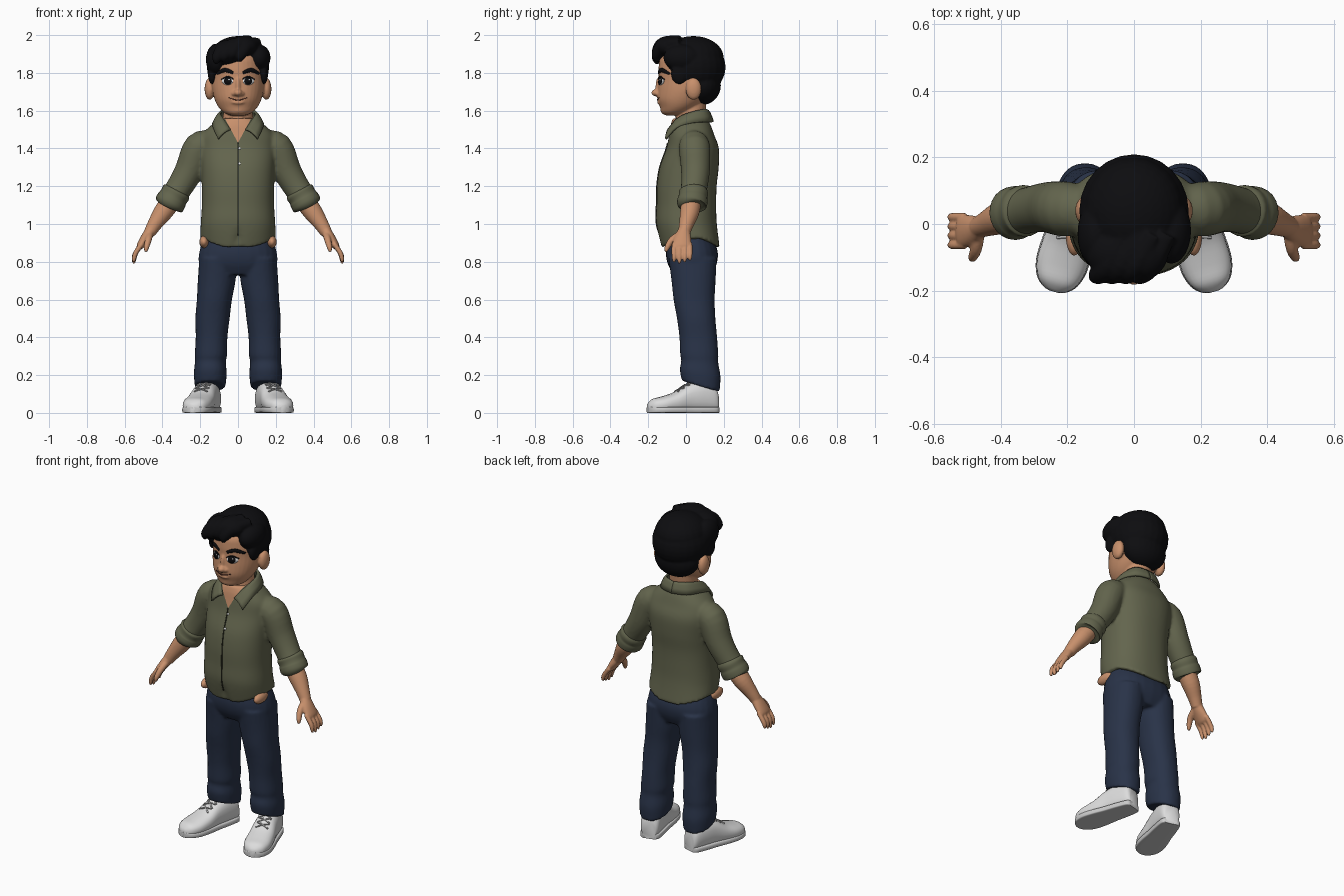
import bpy, bmesh, math
from mathutils import Vector, Matrix
from mathutils.bvhtree import BVHTree

if "Cube" in bpy.data.objects:
    bpy.data.objects.remove(bpy.data.objects["Cube"])


def material(name, r, g, b):
    m = bpy.data.materials.new(name)
    m.use_nodes = True
    m.diffuse_color = (r, g, b, 1)
    bsdf = next(n for n in m.node_tree.nodes if n.type == "BSDF_PRINCIPLED")
    bsdf.inputs["Base Color"].default_value = (r, g, b, 1)
    bsdf.inputs["Roughness"].default_value = .8
    return m


SKIN = material("skin", .58, .28, .15)
BLACK = material("hair black", .004, .004, .005)
OLIVE = material("shirt olive", .125, .13, .075)
SEAM = material("seam dark olive", .03, .032, .018)
DENIM = material("denim navy", .022, .033, .065)
WHITE = material("shoe white", .72, .72, .72)
SOLE = material("sole light grey", .6, .6, .6)
LACE = material("lace grey", .4, .4, .4)
EYE = material("eye white", .8, .8, .8)
MOUTH = material("mouth brown", .1, .03, .02)


def smooth_path(pts, steps=4):
    """Spline through tuples of any length."""
    p = [pts[0]] + list(pts) + [pts[-1]]
    out = []
    for i in range(1, len(p) - 2):
        for k in range(steps):
            t = k / steps
            out.append(tuple(.5 * (2 * b + (c - a) * t + (2 * a - 5 * b + 4 * c - d) * t * t
                                   + (3 * b - a - 3 * c + d) * t ** 3)
                             for a, b, c, d in zip(*p[i - 1:i + 3])))
    return out + [tuple(pts[-1])]


def tube(bm, pts, ref=(0, 1, 0), flat=None, n=24, power=2):
    """Closed loft through (x, y, z, radius along ref, other radius)."""
    path, rings = smooth_path(pts), []
    for i, p in enumerate(path):
        ahead, behind = path[min(i + 1, len(path) - 1)], path[max(i - 1, 0)]
        t = Vector(flat) if flat else (Vector(ahead[:3]) - Vector(behind[:3])).normalized()
        u = Vector(ref)
        u = (u - t * u.dot(t)).normalized()
        v = u.cross(t)
        ring = []
        for k in range(n):
            c, s = math.cos(math.tau * k / n), math.sin(math.tau * k / n)
            c, s = (math.copysign(abs(q) ** (2 / power), q) for q in (c, s))
            ring.append(bm.verts.new(Vector(p[:3]) + u * p[3] * c + v * p[-1] * s))
        rings.append(ring)
    for a, b in zip(rings, rings[1:]):
        for k in range(n):
            bm.faces.new((a[k], a[k - 1], b[k - 1], b[k]))
    bm.faces.new(rings[0])
    bm.faces.new(rings[-1])


def blob(bm, centre, radii):
    m = Matrix.Translation(centre) @ Matrix.Diagonal((*radii, 1))
    bmesh.ops.create_uvsphere(bm, u_segments=24, v_segments=16, radius=1, matrix=m)


def finish(name, bm, mat, voxel=0, relax=3, thick=0):
    """Make the object; a voxel size blends its solids into one skin."""
    bmesh.ops.recalc_face_normals(bm, faces=bm.faces[:])
    mesh = bpy.data.meshes.new(name)
    bm.to_mesh(mesh)
    bm.free()
    ob = bpy.data.objects.new(name, mesh)
    bpy.context.collection.objects.link(ob)
    if voxel:
        mod = ob.modifiers.new("blend", "REMESH")
        mod.mode, mod.voxel_size = "VOXEL", voxel
        mod = ob.modifiers.new("relax", "SMOOTH")
        mod.iterations = relax
        dg = bpy.context.evaluated_depsgraph_get()
        ob.data = bpy.data.meshes.new_from_object(ob.evaluated_get(dg))
        ob.modifiers.clear()
    if thick:
        mod = ob.modifiers.new("thickness", "SOLIDIFY")
        mod.thickness, mod.offset = thick, 0
    ob.data.materials.clear()
    ob.data.materials.append(mat)
    ob.data.shade_smooth()
    if not voxel:
        ob.data.set_sharp_from_angle(angle=math.radians(45))
    return ob


def surface(ob):
    return BVHTree.FromPolygons([v.co for v in ob.data.vertices],
                                [p.vertices for p in ob.data.polygons])


def sheet(bm, rows):
    rows = [[bm.verts.new(p) for p in row] for row in rows]
    for a, b in zip(rows, rows[1:]):
        for k in range(len(a) - 1):
            bm.faces.new((a[k], a[k + 1], b[k + 1], b[k]))


def ribbon(name, pts, tree, mat, lift=.002):
    """Thin plate of (x, z, half width) laid on the front of a surface."""
    path, rows = smooth_path(pts), []
    for i, (x, z, w) in enumerate(path):
        a, b = path[max(i - 1, 0)], path[min(i + 1, len(path) - 1)]
        d = Vector((b[0] - a[0], b[1] - a[1])).normalized() * w
        row = []
        for k in (-1, 0, 1):
            px, pz = x - k * d.y, z + k * d.x
            hit = tree.ray_cast(Vector((px, -1, pz)), Vector((0, 1, 0)))[0]
            row.append((px, (hit.y if hit else -.1) - lift, pz))
        rows.append(row)
    bm = bmesh.new()
    sheet(bm, rows)
    finish(name, bm, mat, thick=.004)


def disc(name, x, z, rx, rz, tree, mat, lift):
    turn = [math.pi * k / 8 for k in range(9)]
    ribbon(name, [(x - rx * math.cos(a), z, max(rz * math.sin(a), .001)) for a in turn],
           tree, mat, lift)


SIDES = (("left", 1), ("right", -1))


def mirrored(s, pts):
    return [(s * p[0], *p[1:]) for p in pts]


# Head, neck, nose and ears
bm = bmesh.new()
profile = [(1.575, -.07, .04, .04), (1.59, -.055, .075, .075), (1.62, -.035, .104, .103),
           (1.66, -.018, .124, .133), (1.71, 0, .137, .15), (1.77, .015, .142, .16),
           (1.83, .02, .142, .165), (1.89, .02, .125, .15), (1.94, .02, .06, .07)]
tube(bm, [(0, y, z, d, w) for z, y, w, d in profile], flat=(0, 0, 1), n=36)
tube(bm, [(0, .01, 1.46, .08, .08), (0, .02, 1.54, .078, .08), (0, .04, 1.66, .07, .075)])
for c, r in (((0, -.14, 1.73), (.015, .022, .05)), ((0, -.158, 1.695), (.023, .026, .019)),
             ((0, -.141, 1.643), (.036, .013, .009)), ((0, -.1, 1.603), (.035, .036, .024))):
    blob(bm, c, r)
for _, s in SIDES:
    blob(bm, (s * .02, -.148, 1.69), (.015, .017, .013))
    blob(bm, (s * .15, .04, 1.715), (.027, .042, .058))
face = surface(finish("head", bm, SKIN, voxel=.006))

# Eyes, brows and smile
for label, s in SIDES:
    disc(label + "_eye_white", s * .055, 1.757, .029, .021, face, EYE, .002)
    disc(label + "_iris", s * .053, 1.757, .02, .02, face, BLACK, .004)
    disc(label + "_eye_glint", s * .053 + .006, 1.764, .004, .004, face, EYE, .006)
    ribbon(label + "_lash", mirrored(s, [(.024, 1.768, .002), (.055, 1.78, .004),
                                         (.088, 1.765, .002)]), face, BLACK, .004)
    ribbon(label + "_brow", mirrored(s, [(.026, 1.8, .007), (.07, 1.815, .011),
                                         (.112, 1.795, .005)]), face, BLACK, .004)
ribbon("smile", [(-.05, 1.669, .001), (0, 1.656, .003), (.05, 1.669, .001)], face, MOUTH)

# Hair: crown, nape, side lobes and swept quiff
bm = bmesh.new()
for c, r in (((0, .04, 1.83), (.165, .17, .15)), ((0, .04, 1.88), (.15, .16, .115)),
             ((0, .085, 1.735), (.138, .1, .105)), ((-.045, -.085, 1.905), (.1, .085, .07)),
             ((.03, -.08, 1.94), (.075, .085, .055)), ((.112, -.02, 1.88), (.06, .1, .07)),
             ((-.115, -.03, 1.87), (.055, .1, .085))):
    blob(bm, c, r)
for _, s in SIDES:
    blob(bm, (s * .137, -.035, 1.795), (.022, .045, .055))
for k in range(4):
    x = .05 - k * .042
    z = 1.97 - abs(k - 1) * .012
    tube(bm, [(x + .05, -.03, z, .03), (x, -.12, z - .015, .036),
              (x - .035, -.155, z - .065, .028), (x - .04, -.15, z - .1, .008)], ref=(1, 0, 0), n=12)
finish("hair", bm, BLACK, voxel=.007, relax=3)

# Shirt body with sleeves and curved hem
bm = bmesh.new()
profile = [(.89, .025, .2, .155), (1, .003, .197, .16), (1.1, .002, .191, .158),
           (1.2, .004, .191, .158), (1.3, .017, .195, .156), (1.4, .035, .2, .139),
           (1.47, .03, .19, .12), (1.52, .025, .145, .107), (1.56, .02, .09, .09)]
tube(bm, [(0, y, z, d, w) for z, y, w, d in profile], flat=(0, 0, 1), n=72, power=2.3)
for v in bm.verts:
    x, y, z = v.co
    if z < 1:
        hem = .868 + .06 * (x / .2) ** 2
        if y < 0:
            hem += .06 * max(0, 1 - abs(x) / .035)
        v.co.z += (hem - .89) * (1 - z) / .11
for _, s in SIDES:
    tube(bm, mirrored(s, [(.14, .04, 1.42, .07), (.205, .045, 1.405, .083),
                          (.255, .05, 1.29, .077), (.3, .045, 1.21, .071), (.34, .035, 1.15, .068)]))
shirt = finish("shirt", bm, OLIVE, voxel=.009, relax=5)

# Open neckline, cut as a V
shirt.data.materials.append(SKIN)
bm = bmesh.new()
bm.from_mesh(shirt.data)
for _, s in SIDES:
    near = [f for f in bm.faces if f.calc_center_median().z > 1.4
            and f.calc_center_median().y < 0 and abs(f.calc_center_median().x) < .12]
    geom = near + list({e for f in near for e in f.edges}) + list({v for f in near for v in f.verts})
    bmesh.ops.bisect_plane(bm, geom=geom, plane_co=(0, 0, 1.43), plane_no=(s, 0, -.54))
for f in bm.faces:
    c = f.calc_center_median()
    f.material_index = int(c.y < 0 and abs(c.x) < (c.z - 1.43) * .54)
bm.to_mesh(shirt.data)
bm.free()
chest = surface(shirt)
ribbon("placket_seam", [(0, z / 100, .0025) for z in range(94, 144, 7)], chest, SEAM)
for z in (1.4, 1.32):
    disc("button", .008, z, .006, .006, chest, EYE, .003)

# Collar
top = [(0, .115, 1.6), (.065, .095, 1.605), (.092, .03, 1.59), (.08, -.04, 1.56), (.04, -.093, 1.5)]
low = [(0, .142, 1.54), (.085, .115, 1.54), (.128, .035, 1.535), (.13, -.05, 1.51), (.105, -.107, 1.45)]
for label, s in SIDES:
    bm = bmesh.new()
    pairs = zip(smooth_path(mirrored(s, top)), smooth_path(mirrored(s, low)))
    sheet(bm, [[Vector(a).lerp(Vector(b), k / 3) + Vector((0, 0, .008 * (k in (1, 2))))
                for k in range(4)] for a, b in pairs])
    finish(label + "_collar", bm, OLIVE, thick=.012)

for label, s in SIDES:
    # Rolled cuff
    bm = bmesh.new()
    tube(bm, mirrored(s, [(.318, .04, 1.185, .062), (.327, .04, 1.168, .077), (.342, .037, 1.143, .076),
                          (.352, .035, 1.125, .08), (.366, .03, 1.1, .078), (.37, .03, 1.092, .055)]))
    finish(label + "_cuff", bm, OLIVE)
    # Forearm, palm, fingers and thumb
    bm = bmesh.new()
    tube(bm, mirrored(s, [(.34, .03, 1.14, .053), (.395, .02, 1.065, .051),
                          (.44, .002, 1, .039), (.467, -.01, .955, .032)]))
    tube(bm, mirrored(s, [(.462, -.01, .965, .032, .029), (.49, -.018, .925, .045, .026),
                          (.517, -.022, .885, .05, .02), (.525, -.022, .87, .044, .012)]))
    for k in range(4):
        y, tip = -.063 + k * .028, .79 + .008 * abs(k - 1)
        tube(bm, mirrored(s, [(.508, y, .895, .013), (.54, y, .85, .0135),
                              (.55, y, tip + .02, .0115), (.551, y, tip, .006)]), n=12)
    tube(bm, mirrored(s, [(.468, -.03, .945, .02), (.475, -.075, .915, .018),
                          (.485, -.1, .875, .014), (.488, -.106, .852, .007)]), n=12)
    finish(label + "_forearm_and_hand", bm, SKIN, voxel=.005, relax=2)
    # Bare hip glimpsed at the shirt slit
    bm = bmesh.new()
    blob(bm, (s * .18, -.035, .905), (.025, .06, .032))
    finish(label + "_hip", bm, SKIN)

# Jeans
bm = bmesh.new()
tube(bm, [(0, .02, .95, .11, .175), (0, .03, .86, .137, .203), (0, .033, .79, .13, .207),
          (0, .035, .73, .1, .17)], flat=(0, 0, -1), power=2.3)
for _, s in SIDES:
    leg = [(.105, .035, .82, .128, .1), (.113, .04, .7, .117, .1), (.125, .043, .6, .109, .093),
           (.135, .054, .5, .102, .091), (.14, .065, .4, .1, .084), (.143, .07, .31, .101, .086),
           (.146, .073, .27, .098, .082), (.147, .075, .21, .108, .087), (.147, .078, .14, .1, .082)]
    tube(bm, mirrored(s, leg), flat=(0, 0, -1), power=2.2)
for v in bm.verts:
    if v.co.z < .3:
        v.co.z -= (v.co.y - .08) * .3 * (.3 - v.co.z) / .16
finish("jeans", bm, DENIM, voxel=.009, relax=4)

# Shoes with soles and crossed laces
stations = [(0, .04, .1), (.02, .055, .15), (.09, .063, .17), (.16, .067, .155), (.23, .075, .112),
            (.3, .076, .088), (.35, .06, .075), (.375, .034, .055), (.383, .012, .04)]
for label, s in SIDES:
    heel, along = Vector((s * .137, .165, 0)), Vector((s * .27, -.963, 0)).normalized()
    across = Vector((-along.y, along.x, 0))

    def lengthwise(extra, tall):
        return [(*(heel + along * d)[:2], min(h, tall) / 2, min(h, tall) / 2, w + extra)
                for d, w, h in stations]

    bm = bmesh.new()
    tube(bm, lengthwise(0, 1), ref=(0, 0, 1), flat=along, power=2.4)
    shoe = surface(finish(label + "_shoe", bm, WHITE))
    bm = bmesh.new()
    tube(bm, lengthwise(.003, .032), ref=(0, 0, 1), flat=along, power=7)
    finish(label + "_sole", bm, SOLE)
    bm = bmesh.new()
    for d in (.15, .18, .21):
        for lean in (-1, 1):
            pts = []
            for k in (-1, -.5, 0, .5, 1):
                p = heel + along * (d + lean * k * .014) + across * k * .036
                hit = shoe.ray_cast(Vector((p.x, p.y, 1)), Vector((0, 0, -1)))[0]
                pts.append((p.x, p.y, (hit.z if hit else .1) + .002, .0045))
            tube(bm, pts, ref=(0, 0, 1), n=8)
    finish(label + "_laces", bm, LACE)
